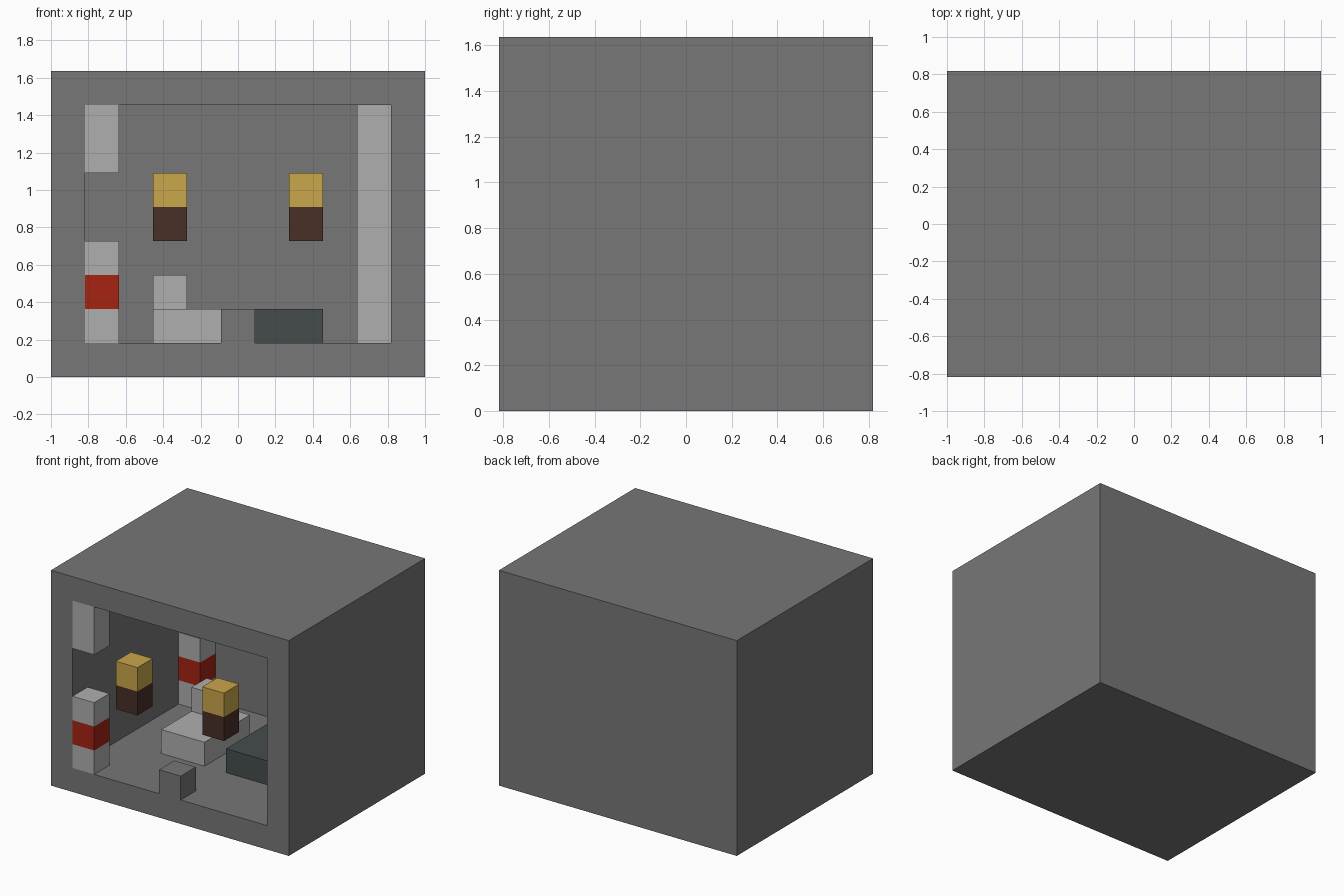
import bpy
import bmesh
from mathutils import Vector

if "Cube" in bpy.data.objects:
    bpy.data.objects.remove(bpy.data.objects["Cube"], do_unlink=True)

NX, NY, NZ = 11, 9, 9      # room size in blocks
U = 2 / NX                 # one block


def material(name, rgb):
    mat = bpy.data.materials.new(name)
    mat.use_nodes = True
    colour = (*rgb, 1)
    mat.diffuse_color = colour
    mat.node_tree.nodes["Principled BSDF"].inputs["Base Color"].default_value = colour
    return mat


STONE = material("dark stone grey", (0.184, 0.184, 0.184))
PALE = material("pale grey", (0.43, 0.43, 0.43))
RED = material("red", (0.38, 0.017, 0.006))
YELLOW = material("flame yellow", (0.59, 0.385, 0.07))
BROWN = material("dark brown", (0.065, 0.029, 0.02))
SLATE = material("slate", (0.059, 0.073, 0.073))


def add_object(name, bm, mat):
    mesh = bpy.data.meshes.new(name)
    bm.to_mesh(mesh)
    bm.free()
    mesh.materials.append(mat)
    obj = bpy.data.objects.new(name, mesh)
    bpy.context.collection.objects.link(obj)
    return obj


def box_mesh(cell, size):
    """Box starting at a block cell, counted from the front bottom corner."""
    bm = bmesh.new()
    bmesh.ops.create_cube(bm, size=1)
    for v in bm.verts:
        p = Vector(c + s * (q + 0.5) for c, s, q in zip(cell, size, v.co))
        v.co = (p - Vector((NX / 2, NY / 2, 0))) * U
    return bm


def block(name, mat, cell, size=(1, 1, 1)):
    return add_object(name, box_mesh(cell, size), mat)


# Room shell: the front face is inset and pushed back to the rear wall
bm = box_mesh((0, 0, 0), (NX, NY, NZ))
bm.normal_update()
front = min(bm.faces, key=lambda f: f.calc_center_median().y)
bmesh.ops.inset_region(bm, faces=[front], thickness=U, use_even_offset=True)
back = bmesh.ops.extrude_discrete_faces(bm, faces=[front])["faces"][0]
bmesh.ops.translate(bm, verts=back.verts, vec=(0, (NY - 1) * U, 0))
add_object("room_shell", bm, STONE)

# Broken striped pillars at the right wall, front and rear
for place, y in (("front", 0), ("rear", 7)):
    block(place + "_pillar_base", PALE, (1, y, 1))
    block(place + "_pillar_band", RED, (1, y, 2))
    block(place + "_pillar_middle", PALE, (1, y, 3))
    block(place + "_pillar_top", PALE, (1, y, 6), (1, 1, 2))

# Full-height pillar in the left rear corner
block("left_rear_pillar", PALE, (9, 7, 1), (1, 1, 7))

# Hanging torches in the opening
for side, x in (("right", 3), ("left", 7)):
    block(side + "_torch_handle", BROWN, (x, 0, 4))
    block(side + "_torch_flame", YELLOW, (x, 0, 5))

# Furniture on the floor
block("pale_bench_seat", PALE, (3, 3, 1), (2, 3, 1))
block("pale_bench_headrest", PALE, (3, 5, 2))
block("slate_bench", SLATE, (6, 3, 1), (2, 3, 1))
block("doorstep_post", STONE, (5, 0, 1))
